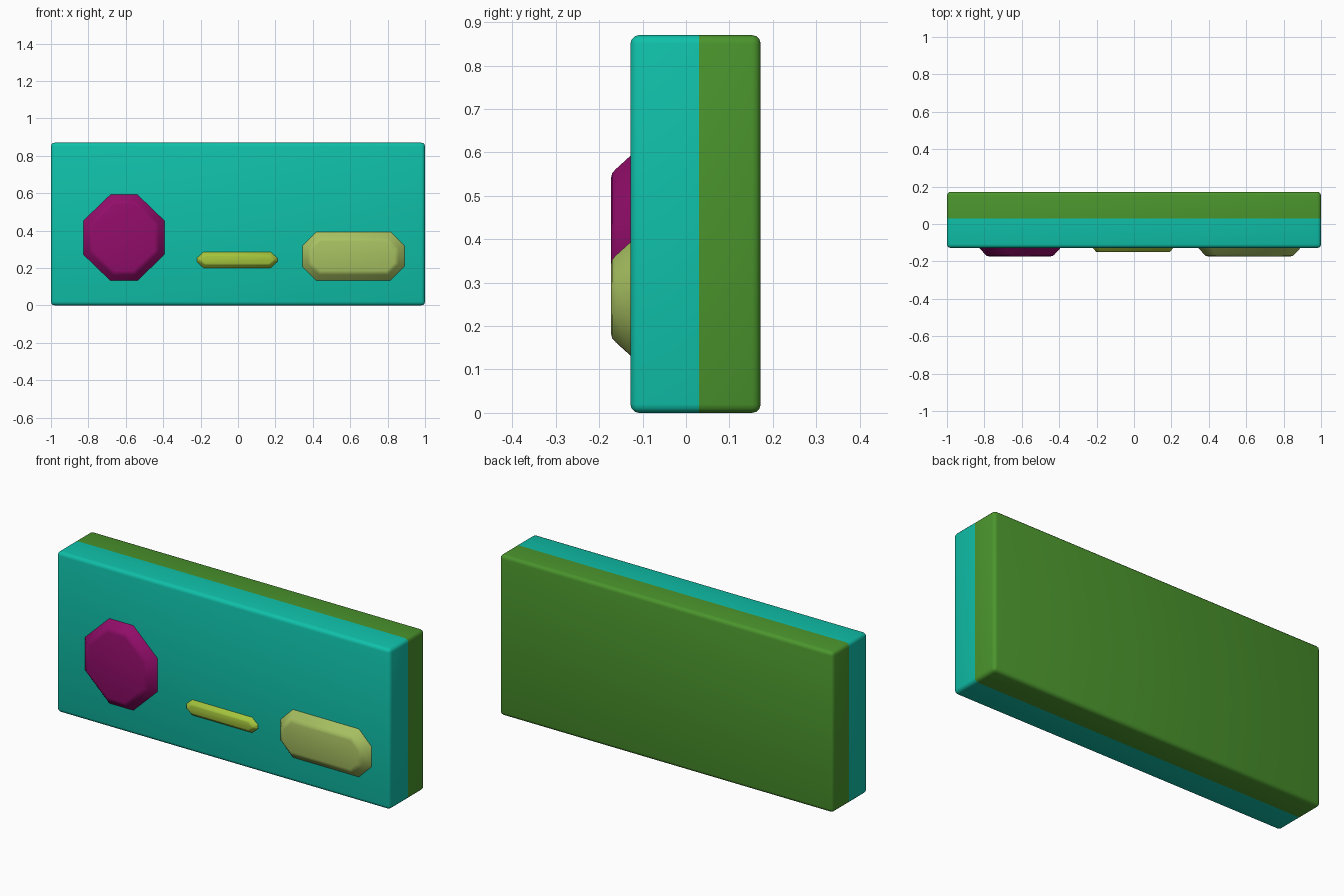
import bpy
import bmesh

cube = bpy.data.objects.get("Cube")
if cube:
    bpy.data.objects.remove(cube, do_unlink=True)


def make_material(name, rgb):
    mat = bpy.data.materials.new(name)
    mat.use_nodes = True
    color = (*rgb, 1.0)
    mat.diffuse_color = color
    mat.node_tree.nodes["Principled BSDF"].inputs["Base Color"].default_value = color
    return mat


teal = make_material("teal", (0.005, 0.53, 0.40))
green = make_material("leaf green", (0.07, 0.30, 0.026))
magenta = make_material("magenta", (0.29, 0.004, 0.145))
lime = make_material("lime", (0.37, 0.55, 0.045))
pale = make_material("pale olive", (0.39, 0.53, 0.12))

FRONT, BACK, SEAM, HEIGHT = -0.128, 0.172, 0.03, 0.87


def finish(bm, name, materials, angle):
    bmesh.ops.recalc_face_normals(bm, faces=bm.faces)
    mesh = bpy.data.meshes.new(name)
    bm.to_mesh(mesh)
    bm.free()
    obj = bpy.data.objects.new(name, mesh)
    bpy.context.collection.objects.link(obj)
    for mat in materials:
        mesh.materials.append(mat)
    bpy.ops.object.select_all(action='DESELECT')
    obj.select_set(True)
    bpy.context.view_layer.objects.active = obj
    bpy.ops.object.shade_smooth_by_angle(angle=angle)
    return obj


# Two-tone slab with rounded edges, split into front and back colours
bm = bmesh.new()
bmesh.ops.create_cube(bm, size=1)
bmesh.ops.scale(bm, vec=(2, BACK - FRONT, HEIGHT), verts=bm.verts)
bmesh.ops.translate(bm, vec=(0, (BACK + FRONT) / 2, HEIGHT / 2), verts=bm.verts)
bmesh.ops.bevel(bm, geom=bm.edges[:], offset=0.02, segments=3, profile=0.5,
                affect='EDGES')
bmesh.ops.bisect_plane(bm, geom=bm.verts[:] + bm.edges[:] + bm.faces[:],
                       plane_co=(0, SEAM, 0), plane_no=(0, 1, 0))
for face in bm.faces:
    face.material_index = int(face.calc_center_median().y > SEAM)
finish(bm, "body", [teal, green], 0.6)


# Raised button: stacked eight-sided rings that shrink towards the front
def make_button(name, mat, center, half, cut, depth, slope):
    bm = bmesh.new()
    profile = [(-0.01, 0), (0, 0), (0.75 * depth, 0.85 * slope),
               (0.93 * depth, 1.1 * slope), (depth, 1.45 * slope)]
    rings = []
    for out, inset in profile:
        w, h = half[0] - inset, half[1] - inset
        cx, cz = (max(c - 0.586 * inset, 0.002) for c in cut)
        corner = [(w, h - cz), (w - cx, h)]
        outline = (corner + [(-x, z) for x, z in reversed(corner)]
                   + [(-x, -z) for x, z in corner]
                   + [(x, -z) for x, z in reversed(corner)])
        rings.append([bm.verts.new((center[0] + x, FRONT - out, center[1] + z))
                      for x, z in outline])
    for a, b in zip(rings, rings[1:]):
        for i in range(8):
            j = (i + 1) % 8
            bm.faces.new((a[i], a[j], b[j], b[i]))
    bm.faces.new(rings[0])
    bm.faces.new(rings[-1])
    finish(bm, name, [mat], 0.6)


make_button("round_button", magenta, (-0.61, 0.362), (0.217, 0.23),
            (0.145, 0.14), 0.045, 0.036)
make_button("slot_button", lime, (-0.005, 0.243), (0.215, 0.042),
            (0.035, 0.032), 0.022, 0.016)
make_button("wide_button", pale, (0.617, 0.263), (0.273, 0.13),
            (0.075, 0.075), 0.045, 0.036)
